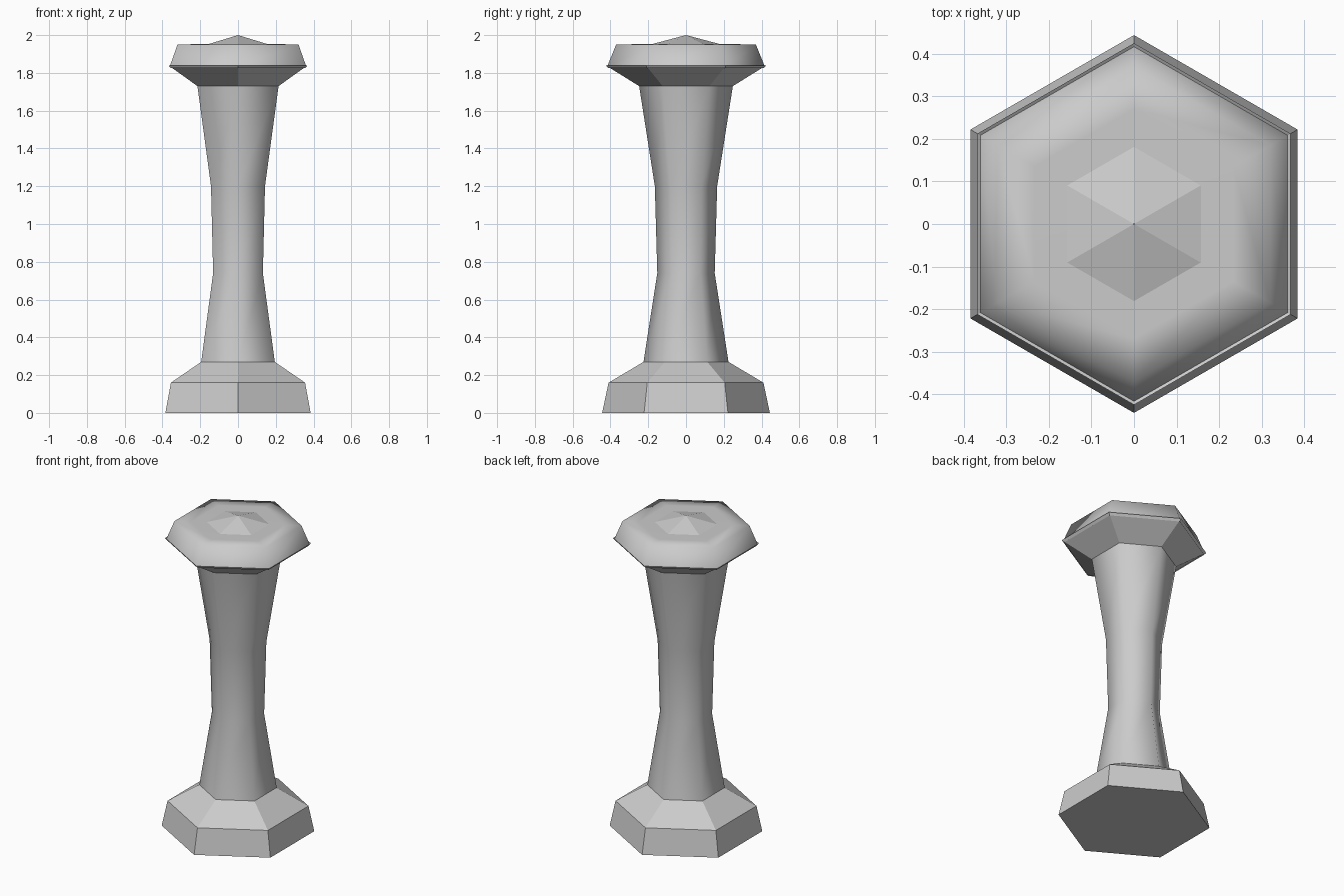
import bpy
from math import sin, cos, radians

old = bpy.data.objects.get("Cube")
if old:
    bpy.data.objects.remove(old, do_unlink=True)

stone = bpy.data.materials.new("grey stone")
stone.use_nodes = True
grey = (0.6, 0.6, 0.6, 1)
stone.diffuse_color = grey
stone.node_tree.nodes["Principled BSDF"].inputs["Base Color"].default_value = grey


def hex_part(name, profile, smooth=False, bottom=False, top=False):
    """Stack six-sided rings given as (radius, height), points along y."""
    verts = [(r * sin(radians(60 * i)), -r * cos(radians(60 * i)), z)
             for r, z in profile for i in range(6)]
    faces = []
    for k in range(len(profile) - 1):
        a, b = 6 * k, 6 * k + 6
        for i in range(6):
            j = (i + 1) % 6
            faces.append((a + i, a + j, b + j, b + i))
    if bottom:
        faces.append(tuple(reversed(range(6))))
    if top:
        faces.append(tuple(range(len(verts) - 6, len(verts))))
    mesh = bpy.data.meshes.new(name)
    mesh.from_pydata(verts, [], faces)
    mesh.materials.append(stone)
    mesh.polygons.foreach_set("use_smooth", [smooth] * len(faces))
    obj = bpy.data.objects.new(name, mesh)
    bpy.context.collection.objects.link(obj)
    return obj


# Faceted foot with a sloping shoulder
hex_part("foot", [(0.444, 0), (0.41, 0.16), (0.225, 0.27)], bottom=True)

# Waisted column, shaded round
hex_part("column", [(0.225, 0.27), (0.152, 0.74), (0.165, 1.2), (0.248, 1.73)],
         smooth=True)

# Flared collar with a thin inner lip
hex_part("collar", [(0.248, 1.73), (0.425, 1.84), (0.412, 1.825)])

# Softly rounded cushion on the collar
hex_part("cushion", [(0.418, 1.832), (0.37, 1.95), (0.27, 1.952)],
         smooth=True, top=True)

# Low inward-facing peak at the centre of the cushion
peak = hex_part("peak", [(0.185, 1.951), (0.001, 2.0)])
peak.data.flip_normals()
